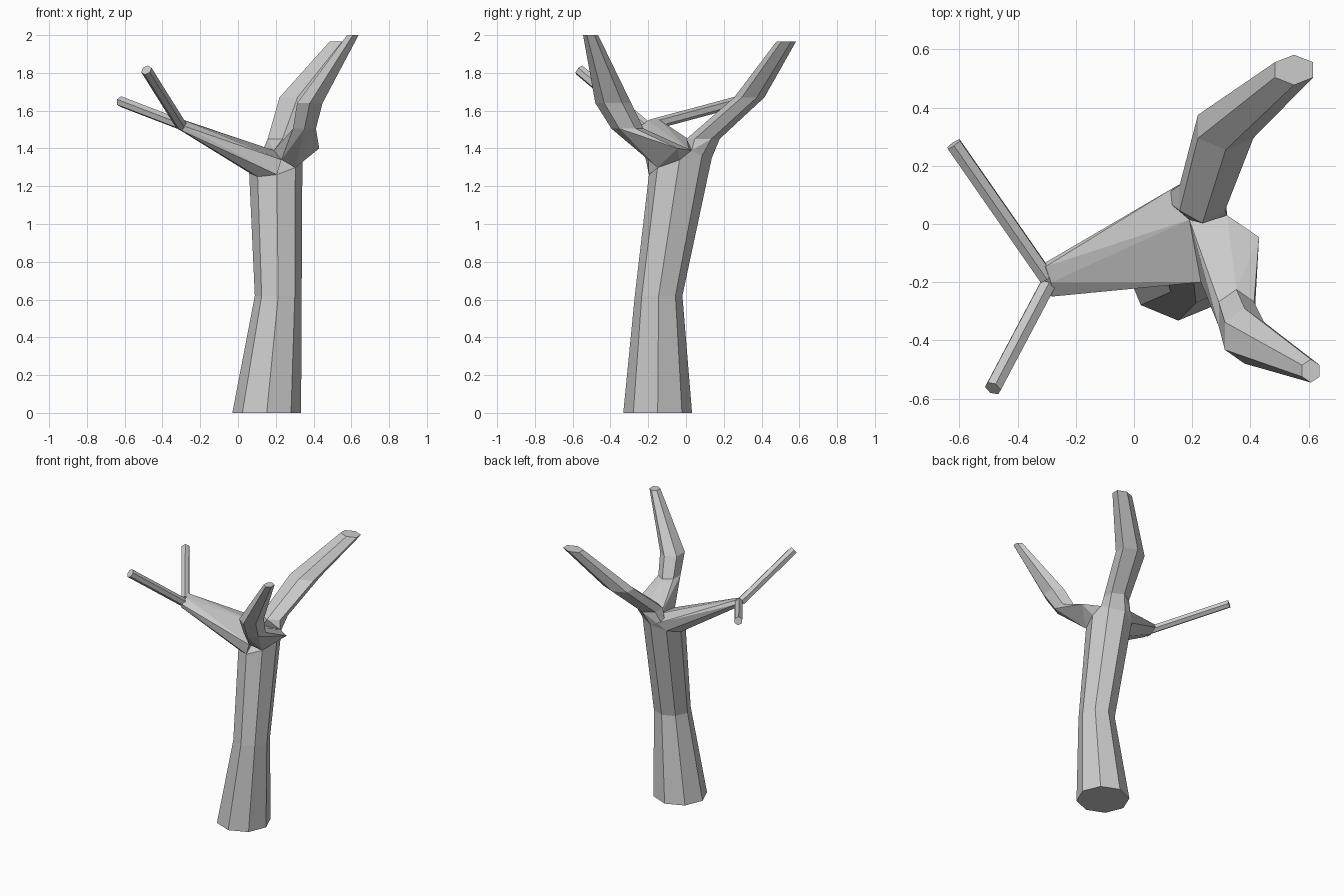
import bpy
import bmesh
from math import cos, sin, tau
from mathutils import Vector

cube = bpy.data.objects.get("Cube")
if cube:
    bpy.data.objects.remove(cube, do_unlink=True)

UP = (0, 0, 1)

bark = bpy.data.materials.new("grey bark")
bark.use_nodes = True
colour = (0.6, 0.6, 0.6, 1)
bark.diffuse_color = colour
bark.node_tree.nodes["Principled BSDF"].inputs["Base Color"].default_value = colour


def ring(centre, rx, ry, normal=UP, sides=6, phase=0.0):
    """Elliptical cross-section tilted from the horizontal towards a normal."""
    tilt = Vector(UP).rotation_difference(Vector(normal))
    angles = [tau * (i + phase) / sides for i in range(sides)]
    return [Vector(centre) + tilt @ Vector((rx * cos(a), ry * sin(a), 0)) for a in angles]


def finish(name, bm):
    bmesh.ops.recalc_face_normals(bm, faces=bm.faces)
    mesh = bpy.data.meshes.new(name)
    bm.to_mesh(mesh)
    bm.free()
    mesh.materials.append(bark)
    obj = bpy.data.objects.new(name, mesh)
    bpy.context.collection.objects.link(obj)
    return obj


def loft(name, rings):
    """Closed tube through rings with the same number of points."""
    bm = bmesh.new()
    loops = [[bm.verts.new(p) for p in r] for r in rings]
    for low, high in zip(loops, loops[1:]):
        for i in range(len(low)):
            j = (i + 1) % len(low)
            bm.faces.new((low[i], low[j], high[j], high[i]))
    bm.faces.new(loops[0])
    bm.faces.new(loops[-1])
    return finish(name, bm)


def hull(name, points):
    """Faceted solid wrapped around a few points."""
    bm = bmesh.new()
    for p in points:
        bm.verts.new(p)
    result = bmesh.ops.convex_hull(bm, input=bm.verts[:])
    loose = set(result["geom_interior"] + result["geom_unused"])
    bmesh.ops.delete(bm, geom=[v for v in loose if isinstance(v, bmesh.types.BMVert)], context="VERTS")
    bmesh.ops.dissolve_limit(bm, angle_limit=0.03, verts=bm.verts[:], edges=bm.edges[:])
    return finish(name, bm)


# Eight-sided trunk, leaning back above its narrow middle
trunk_top = ring((0.2, -0.03, 1.305), 0.145, 0.172, (-0.25, -0.27, 1), sides=8)
loft("trunk", [
    ring((0.152, -0.15, 0), 0.182, 0.182, sides=8),
    ring((0.213, -0.145, 0.62), 0.124, 0.126, sides=8),
    trunk_top,
])

# Shared points where the limbs meet
crotch = (0.19, 0.015, 1.39)
front_edge = (0.23, -0.2, 1.34)
back_edge = (0.145, 0.13, 1.37)
right_edge = (0.32, 0.03, 1.39)
hull("trunk_crown", trunk_top + [crotch, back_edge, right_edge])

# Side limb, forking into two twigs
fork = ring((-0.3, -0.195, 1.525), 0.028, 0.065, (-0.47, -0.2, 0.25))
hull("side_limb", trunk_top[3:7] + [crotch, front_edge, back_edge] + fork)


def twig(name, start, end, radius):
    axis = Vector(end) - Vector(start)
    loft(name, [ring(p, radius, radius, axis) for p in (start, end)])


twig("side_back_twig", (-0.3, -0.185, 1.525), (-0.62, 0.275, 1.648), 0.029)
twig("side_front_twig", (-0.3, -0.215, 1.52), (-0.485, -0.565, 1.815), 0.03)

# Back limb
back_knee = ring((0.235, 0.09, 1.45), 0.09, 0.088, phase=0.5)
hull("back_limb_base", trunk_top[1:4] + [crotch, back_edge, right_edge] + back_knee)
loft("back_limb", [
    back_knee,
    ring((0.315, 0.335, 1.67), 0.11, 0.08, phase=0.5),
    ring((0.55, 0.53, 1.965), 0.076, 0.052, phase=0.5),
])

# Front limb
front_knee = ring((0.352, -0.31, 1.505), 0.07, 0.085, phase=0.5)
shoulder = (0.43, -0.045, 1.4)
hull("front_limb_base", [trunk_top[0], trunk_top[7], crotch, front_edge, right_edge, shoulder] + front_knee)
loft("front_limb", [
    front_knee,
    ring((0.38, -0.385, 1.64), 0.078, 0.095, phase=0.5),
    ring((0.608, -0.505, 2), 0.035, 0.04, phase=0.5),
])
